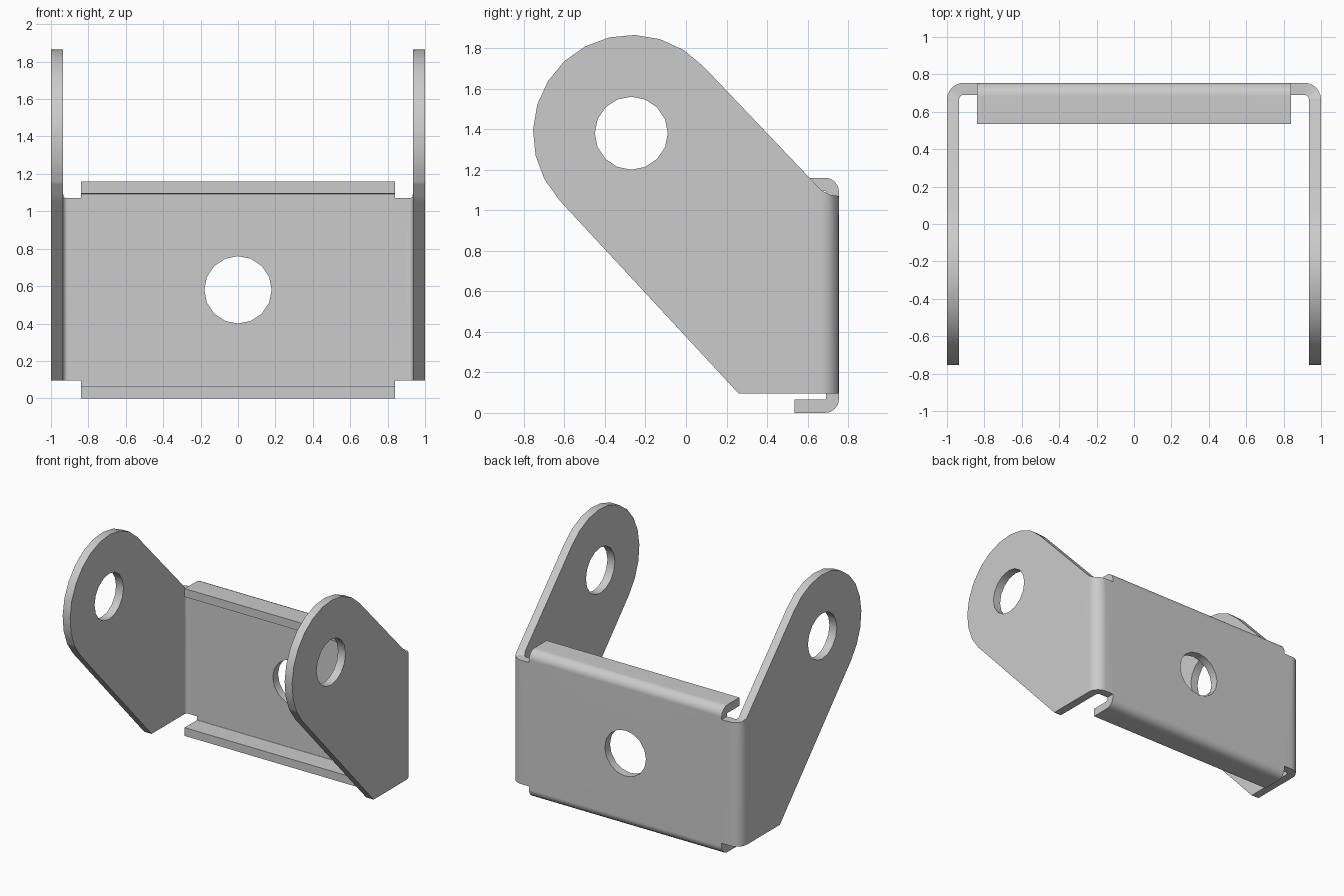
import bpy, bmesh, math
from mathutils import Vector

cube = bpy.data.objects.get("Cube")
if cube:
    bpy.data.objects.remove(cube, do_unlink=True)

# Sheet metal dimensions
THICK = 0.065
BACK = 0.755                        # outer face of the back plate
ARM_R, ARM_START = 0.09, 0.91       # side bends
LIP_R, LIP_LOW, LIP_HIGH = 0.07, 0.07, 1.09   # lip bends
QUARTER = math.pi / 2
ARM_END = ARM_START + ARM_R * QUARTER
EYE = (ARM_END + BACK - ARM_R + 0.27, 1.38)   # arm hole centre, unfolded


def arc(centre, radius, start, end, steps):
    angles = [math.radians(start + (end - start) * i / steps) for i in range(steps + 1)]
    return [(centre[0] + radius * math.cos(a), centre[1] + radius * math.sin(a)) for a in angles]


def add_loop(bm, points):
    verts = [bm.verts.new((u, v, 0)) for u, v in points]
    return [bm.edges.new((a, b)) for a, b in zip(verts, verts[1:] + verts[:1])]


def bend(distance, radius, depth):
    """Return travel along the sheet and drop behind it for a right-angle bend."""
    if distance <= 0:
        return distance, depth
    a = min(distance / radius, QUARTER)
    r = radius - depth
    return r * math.sin(a), radius - r * math.cos(a) + max(0, distance - radius * QUARTER)


def fold(co):
    u, v, depth = co
    side = 1 if u > 0 else -1
    if abs(u) < 0.85:               # back plate with its two lips
        if v > LIP_HIGH:
            rise, drop = bend(v - LIP_HIGH, LIP_R, depth)
            return Vector((u, BACK - drop, LIP_HIGH + rise))
        rise, drop = bend(LIP_LOW - v, LIP_R, depth)
        return Vector((u, BACK - drop, LIP_LOW - rise))
    reach, drop = bend(abs(u) - ARM_START, ARM_R, depth)
    return Vector((side * (ARM_START + reach), BACK - drop, v))


# Flat pattern: half outline mirrored, plus three round holes
lip = LIP_R * QUARTER + 0.15
half = [(0.84, LIP_HIGH + lip), (0.84, 1.07), (0.93, 1.07), (1.0, 1.075), (1.045, 1.095)]
half += arc(EYE, 0.485, 137, -43, 12)
half += [(EYE[0] - 0.53, 0.095), (0.84, 0.095), (0.84, LIP_LOW - lip)]
outline = half + [(-u, v) for u, v in reversed(half)]

bm = bmesh.new()
edges = add_loop(bm, outline)
for centre in ((0, 0.58), EYE, (-EYE[0], EYE[1])):
    edges += add_loop(bm, arc(centre, 0.18, 0, 360, 16)[:-1])
bmesh.ops.triangle_fill(bm, use_beauty=True, edges=edges, normal=(0, 0, 1))


# Cut the pattern across every bend
def cut(point, normal):
    bmesh.ops.bisect_plane(bm, geom=bm.verts[:] + bm.edges[:] + bm.faces[:],
                           plane_co=point, plane_no=normal, dist=1e-5)


STEPS = 6
for i in range(STEPS + 1):
    t = QUARTER * i / STEPS
    for side in (-1, 1):
        cut((side * (ARM_START + ARM_R * t), 0, 0), (1, 0, 0))
    cut((0, LIP_HIGH + LIP_R * t, 0), (0, 1, 0))
    cut((0, LIP_LOW - LIP_R * t, 0), (0, 1, 0))

# Thicken the sheet, then fold it
extruded = bmesh.ops.extrude_face_region(bm, geom=bm.faces[:], use_keep_orig=True)
for item in extruded["geom"]:
    if isinstance(item, bmesh.types.BMVert):
        item.co.z = THICK
for vert in bm.verts:
    vert.co = fold(vert.co)
bmesh.ops.recalc_face_normals(bm, faces=bm.faces[:])

mesh = bpy.data.meshes.new("folded_bracket")
bm.to_mesh(mesh)
bm.free()
bracket = bpy.data.objects.new("folded_bracket", mesh)
bpy.context.collection.objects.link(bracket)

# Plain grey metal
grey = bpy.data.materials.new("plain_grey")
grey.use_nodes = True
colour = (0.6, 0.6, 0.6, 1)
grey.diffuse_color = colour
grey.node_tree.nodes["Principled BSDF"].inputs["Base Color"].default_value = colour
mesh.materials.append(grey)

# Smooth bends with crisp sheet edges
bpy.ops.object.select_all(action="DESELECT")
bracket.select_set(True)
bpy.context.view_layer.objects.active = bracket
bpy.ops.object.shade_smooth_by_angle(angle=math.radians(30))
weighted = bracket.modifiers.new("even_shading", "WEIGHTED_NORMAL")
weighted.keep_sharp = True
